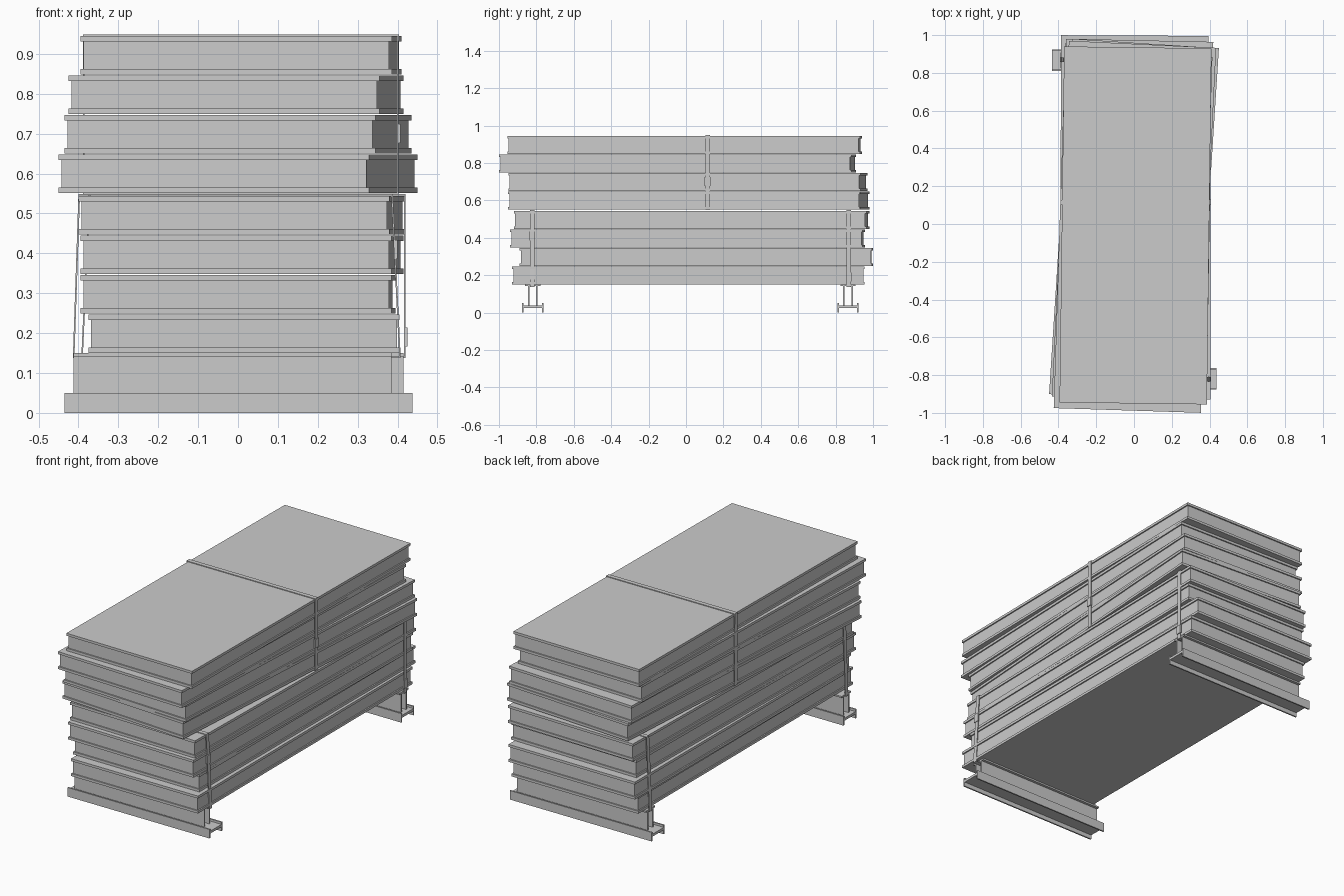
import bpy, bmesh
from math import asin

if "Cube" in bpy.data.objects:
    bpy.data.objects.remove(bpy.data.objects["Cube"])


def make_object(name, bm, loc=(0, 0, 0), rot_z=0.0):
    bmesh.ops.recalc_face_normals(bm, faces=bm.faces)
    me = bpy.data.meshes.new(name)
    bm.to_mesh(me)
    bm.free()
    ob = bpy.data.objects.new(name, me)
    ob.location = loc
    ob.rotation_euler[2] = rot_z
    bpy.context.collection.objects.link(ob)
    return ob


def add_box(bm, x0, x1, y0, y1, z0, z1):
    vs = bmesh.ops.create_cube(bm, size=1)['verts']
    for v in vs:
        v.co.x = x1 if v.co.x > 0 else x0
        v.co.y = y1 if v.co.y > 0 else y0
        v.co.z = z1 if v.co.z > 0 else z0


def bridge(bm, a, b):
    n = len(a)
    for i in range(n):
        j = (i + 1) % n
        bm.faces.new((a[i], a[j], b[j], b[i]))


# Panel: rectangle lofted up through a lipped edge profile
W, L, H, LIP, INSET = 0.39, 0.9425, 0.097, 0.014, 0.007


def panel(name, cx, cy, z, slope):
    bm = bmesh.new()
    profile = [(0, 0), (0, LIP), (INSET, LIP), (INSET, H - LIP), (0, H - LIP), (0, H)]
    rings = []
    for d, h in profile:
        rings.append([bm.verts.new((sx * (W - d), sy * (L - d), h))
                      for sx, sy in ((-1, -1), (1, -1), (1, 1), (-1, 1))])
    for a, b in zip(rings, rings[1:]):
        bridge(bm, a, b)
    bm.faces.new(rings[0])
    bm.faces.new(rings[-1])
    make_object(name, bm, (cx, cy, z), -asin(slope))


# Strap: flat band looped around a four-sided section, with a buckle on the right
def strap(name, y, top, bottom, buckle_z, half=0.012, t=0.004):
    (tl, tr, tz), (bl, br, bz) = top, bottom
    outer = [(bl - t, bz - t), (br + t, bz - t), (tr + t, tz + t), (tl - t, tz + t)]
    inner = [(bl, bz), (br, bz), (tr, tz), (tl, tz)]
    bm = bmesh.new()
    loops = [[bm.verts.new((x, y + s * half, z)) for x, z in pts]
             for pts, s in ((outer, -1), (outer, 1), (inner, 1), (inner, -1))]
    for i in range(4):
        bridge(bm, loops[i], loops[(i + 1) % 4])
    make_object(name, bm)
    bm = bmesh.new()
    x = br + (tr - br) * (buckle_z - bz) / (tz - bz) + t
    add_box(bm, x - 0.004, x + 0.005, y - 0.015, y + 0.015, buckle_z - 0.024, buckle_z + 0.024)
    make_object(name + "_buckle", bm)


# Bearer: H-section foot rail, twin upright plates and a cap
def bearer(name, y, x0, x1):
    bm = bmesh.new()
    for s in (-1, 1):
        c = y + s * 0.053
        add_box(bm, -0.435, 0.438, c - 0.004, c + 0.004, 0, 0.05)
    add_box(bm, -0.435, 0.438, y - 0.049, y + 0.049, 0.024, 0.038)
    make_object(name + "_foot", bm)
    bm = bmesh.new()
    for s in (-1, 1):
        c = y + s * 0.022
        add_box(bm, x0, x1, c - 0.004, c + 0.004, 0.038, 0.142)
    add_box(bm, x0, x1, y - 0.041, y + 0.041, 0.141, 0.15)
    make_object(name + "_top", bm)


# Stacked panels: centre x, centre y, twist slope
stack = [(0.015, 0.0125, 0.0), (0.0, 0.055, 0.005), (0.01, 0.008, 0.016),
         (0.01, 0.03, 0.021), (0.0, 0.015, 0.064), (0.0, 0.01, 0.048),
         (-0.005, -0.045, 0.032), (0.008, -0.0075, 0.013)]
for i, (cx, cy, slope) in enumerate(stack):
    panel(f"panel_{i + 1}", cx, cy, 0.15 + 0.099 * i + (0.005 if i > 3 else 0), slope)

# Bearers under the stack
bearer("front_bearer", -0.82, -0.412, 0.385)
bearer("back_bearer", 0.866, -0.388, 0.415)

# Straps: two on the lower four panels, one on the upper four
strap("front_strap", -0.822, (-0.396, 0.384, 0.545), (-0.41, 0.404, 0.141), 0.41)
strap("back_strap", 0.87, (-0.37, 0.416, 0.545), (-0.389, 0.416, 0.141), 0.19)
strap("upper_strap", 0.115, (-0.385, 0.399, 0.945), (-0.384, 0.398, 0.552), 0.70)
